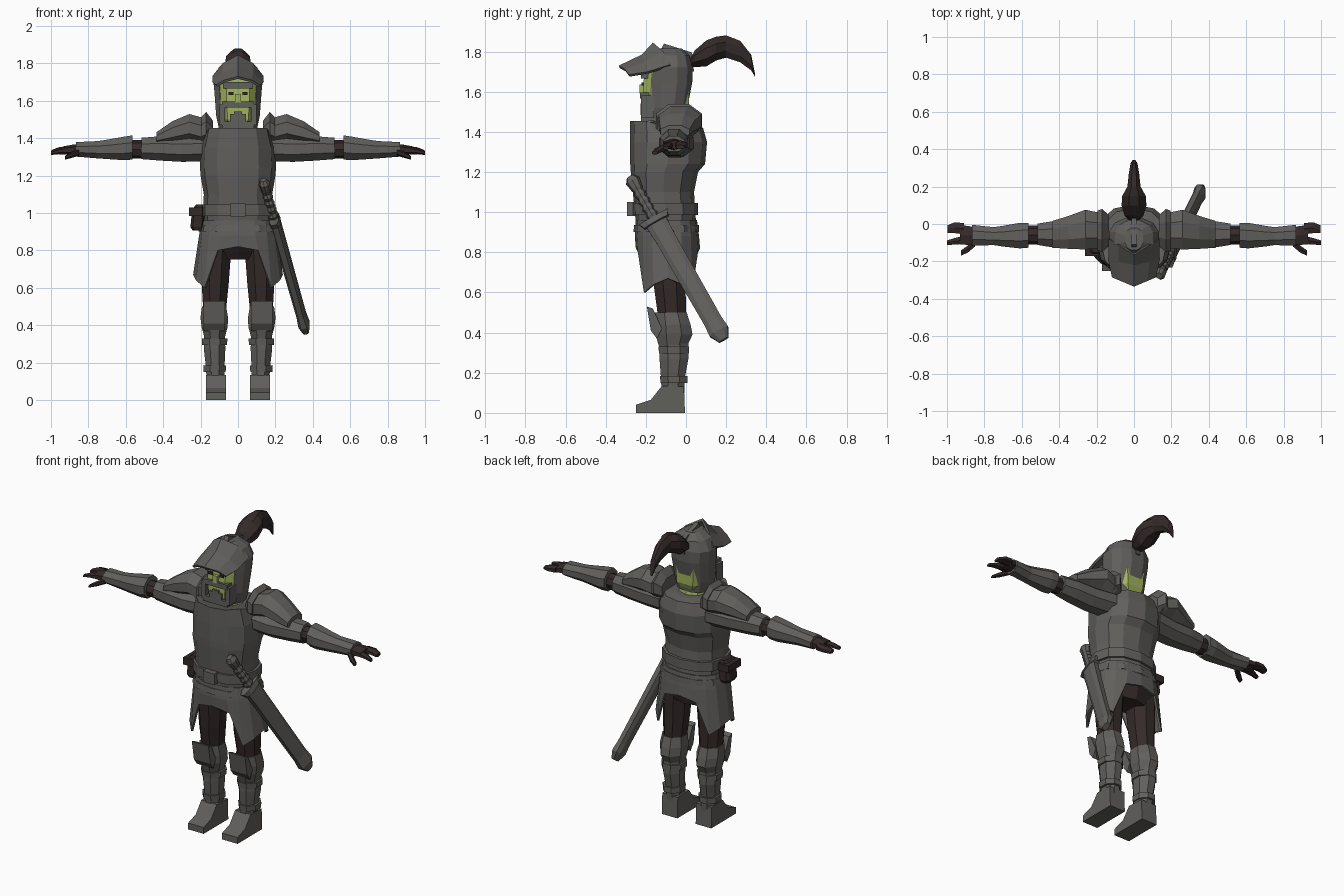
import bpy, bmesh, math
from mathutils import Vector, Matrix


def material(name, rgb):
    m = bpy.data.materials.new(name)
    m.diffuse_color = (*rgb, 1)
    return m


STEEL = material("steel_grey", (0.118, 0.115, 0.108))
CLOTH = material("dark_brown", (0.034, 0.023, 0.022))
SKIN = material("green_skin", (0.36, 0.45, 0.11))


def finish(name, bm, mat, mirror=False, thick=0, matrix=None):
    """Turn a bmesh into a flat shaded object."""
    bmesh.ops.recalc_face_normals(bm, faces=bm.faces)
    if matrix:
        bm.transform(matrix)
    me = bpy.data.meshes.new(name)
    bm.to_mesh(me)
    bm.free()
    me.materials.append(mat)
    ob = bpy.data.objects.new(name, me)
    bpy.context.collection.objects.link(ob)
    if thick:
        mod = ob.modifiers.new("thickness", 'SOLIDIFY')
        mod.thickness = thick
    if mirror:
        ob.modifiers.new("mirror", 'MIRROR').use_clip = False
    return ob


def loft(name, rings, mat, n=8, p=2.0, axis='z', turn=0, caps=True, edit=None, **kw):
    """Skin rings (t, centre a, centre b, radius a, radius b) along an axis."""
    bm = bmesh.new()
    rows = []
    for t, ca, cb, ra, rb in rings:
        row = []
        for i in range(n):
            w = 2 * math.pi * (i + turn) / n - math.pi / 2
            c, s = math.cos(w), math.sin(w)
            a = ca + ra * math.copysign(abs(c) ** (2 / p), c)
            b = cb + rb * math.copysign(abs(s) ** (2 / p), s)
            co = {'z': (a, b, t), 'x': (t, a, b), 'y': (a, t, b)}[axis]
            row.append(bm.verts.new(co))
        rows.append(row)
    for r, q in zip(rows, rows[1:]):
        for i in range(n):
            j = (i + 1) % n
            bm.faces.new((r[i], r[j], q[j], q[i]))
    if caps:
        bm.faces.new(rows[0])
        bm.faces.new(rows[-1])
    if edit:
        edit(bm, rows)
    return finish(name, bm, mat, **kw)


def prism(name, pts, x0, x1, mat, **kw):
    """Extrude a (y, z) outline from x0 to x1."""
    bm = bmesh.new()
    a = [bm.verts.new((x0, y, z)) for y, z in pts]
    b = [bm.verts.new((x1, y, z)) for y, z in pts]
    bm.faces.new(a)
    bm.faces.new(b)
    for i in range(len(pts)):
        j = (i + 1) % len(pts)
        bm.faces.new((a[i], a[j], b[j], b[i]))
    return finish(name, bm, mat, **kw)


def box(name, x, y, z, mat, **kw):
    return prism(name, [(y[0], z[0]), (y[1], z[0]), (y[1], z[1]), (y[0], z[1])], *x, mat, **kw)


def fb(z, front, back, w):
    """Ring from its front, back and half width."""
    return (z, 0, (front + back) / 2, w, (back - front) / 2)


# Cuirass with a raised prow at the neck
def raise_collar(bm, rows):
    for v in rows[-2]:
        if v.co.y < -0.15:
            v.co.z = 1.455

loft("cuirass", [fb(0.95, -0.25, 0.05, 0.185), fb(1.10, -0.265, 0.04, 0.183),
                 fb(1.2, -0.275, 0.06, 0.2), fb(1.24, -0.278, 0.095, 0.203),
                 fb(1.35, -0.28, 0.105, 0.2), fb(1.42, -0.28, 0.085, 0.175),
                 fb(1.43, -0.17, 0.03, 0.1)], STEEL, 12, 2.3, edit=raise_collar)
loft("belt", [fb(0.985, -0.27, 0.06, 0.2), fb(1.045, -0.272, 0.06, 0.2)], STEEL, 12, 2.3)
box("buckle", (-0.04, 0.04), (-0.293, -0.25), (0.98, 1.05), STEEL)
loft("waist_band", [fb(0.9, -0.262, 0.066, 0.212), fb(0.935, -0.258, 0.064, 0.206)], STEEL, 12, 2.3)


# Skirt split at front and back
def cut_hem(bm, rows):
    hem = [0.82, 0.80, 0.60, 0.64, 0.67]
    for i, v in enumerate(rows[-1]):
        k = i % 8
        v.co.z = hem[min(k, 8 - k)]

loft("skirt", [fb(0.96, -0.25, 0.055, 0.195), fb(0.88, -0.255, 0.065, 0.208),
               fb(0.7, -0.25, 0.07, 0.24)], STEEL, 16, 2.4, caps=False, edit=cut_hem, thick=0.012)
loft("hips", [fb(0.75, -0.15, 0.02, 0.1), fb(0.82, -0.2, 0.035, 0.17),
              fb(0.95, -0.21, 0.04, 0.17)], CLOTH, 8, 2.5)

# Legs
M = dict(mirror=True)
loft("thigh", [(0.48, 0.125, -0.07, 0.066, 0.075), (0.62, 0.122, -0.08, 0.078, 0.085),
               (0.86, 0.115, -0.085, 0.09, 0.1)], CLOTH, 8, turn=0.5, **M)
loft("knee_guard", [(0.33, 0.125, -0.065, 0.058, 0.075), (0.39, 0.125, -0.06, 0.075, 0.1),
                    (0.44, 0.127, -0.065, 0.08, 0.095), (0.50, 0.128, -0.075, 0.07, 0.085)],
     STEEL, 8, turn=0.5, **M)
prism("knee_plate", [(-0.145, 0.37), (-0.175, 0.41), (-0.195, 0.53), (-0.165, 0.52), (-0.12, 0.42)],
      0.07, 0.185, STEEL, **M)
loft("greave", [(0.08, 0.12, -0.065, 0.05, 0.06), (0.18, 0.122, -0.065, 0.054, 0.065),
                (0.27, 0.125, -0.06, 0.062, 0.078), (0.35, 0.125, -0.06, 0.06, 0.078)],
     STEEL, 8, turn=0.5, **M)
for name, z, r in (("upper_strap", 0.295, 0.08), ("lower_strap", 0.15, 0.072)):
    loft(name, [(z, 0.125, -0.06, r - 0.008, r), (z + 0.035, 0.125, -0.062, r - 0.006, r + 0.002)],
         STEEL, 8, turn=0.5, **M)
prism("boot", [(-0.25, 0), (-0.25, 0.04), (-0.175, 0.065), (-0.12, 0.135), (-0.01, 0.13), (-0.005, 0)],
      0.064, 0.172, STEEL, **M)

# Arms
X = dict(axis='x', mirror=True)
loft("upper_arm", [(0.16, -0.045, 1.345, 0.09, 0.075), (0.3, -0.055, 1.34, 0.085, 0.072),
                   (0.42, -0.055, 1.345, 0.078, 0.07), (0.515, -0.055, 1.345, 0.062, 0.062)],
     STEEL, 8, turn=0.5, **X)
loft("elbow", [(0.48, -0.058, 1.34, 0.05, 0.05), (0.61, -0.06, 1.34, 0.05, 0.05)], CLOTH, 8, **X)
loft("vambrace", [(0.565, -0.06, 1.35, 0.072, 0.07), (0.61, -0.062, 1.345, 0.074, 0.068),
                  (0.7, -0.065, 1.34, 0.06, 0.056), (0.75, -0.065, 1.338, 0.052, 0.05),
                  (0.865, -0.06, 1.34, 0.06, 0.042)], STEEL, 8, turn=0.5, **X)
loft("shoulder_plate", [(0.17, -0.035, 1.43, 0.1, 0.08), (0.26, -0.03, 1.455, 0.115, 0.08),
                        (0.35, -0.045, 1.43, 0.095, 0.066), (0.435, -0.055, 1.4, 0.078, 0.035)],
     STEEL, 8, turn=0.5, **X)
loft("shoulder_rim", [(0.135, -0.035, 1.43, 0.09, 0.07), (0.17, -0.035, 1.455, 0.125, 0.092),
                      (0.195, -0.035, 1.44, 0.115, 0.08)], STEEL, 8, turn=0.5, **X)
loft("palm", [(0.84, -0.062, 1.337, 0.045, 0.028), (0.88, -0.062, 1.338, 0.058, 0.028),
              (0.93, -0.057, 1.335, 0.06, 0.022)], CLOTH, 6, **X)
loft("outer_fingers", [(0.91, -0.025, 1.336, 0.035, 0.022), (0.96, -0.02, 1.333, 0.033, 0.018),
                       (0.998, -0.028, 1.325, 0.024, 0.011)], CLOTH, 6, **X)
loft("index_finger", [(0.91, -0.085, 1.333, 0.025, 0.02), (0.96, -0.093, 1.33, 0.02, 0.016),
                      (1.0, -0.1, 1.32, 0.014, 0.01)], CLOTH, 6, **X)
loft("thumb", [(0.85, -0.1, 1.325, 0.024, 0.018), (0.89, -0.135, 1.31, 0.022, 0.016),
               (0.925, -0.155, 1.295, 0.016, 0.01)], CLOTH, 6, **X)

# Head and face
loft("neck", [(1.40, 0, -0.08, 0.095, 0.09), (1.47, 0, -0.09, 0.085, 0.085)], SKIN, 8)
loft("face", [(1.46, 0, -0.1, 0.06, 0.1), (1.5, 0, -0.1, 0.09, 0.118),
              (1.6, 0, -0.1, 0.098, 0.12), (1.72, 0, -0.1, 0.1, 0.11)], SKIN, 8, 4, turn=0.5)
F = -0.218
box("nose", (-0.016, 0.016), (-0.232, -0.19), (1.59, 1.635), SKIN)
box("brow", (-0.08, 0.08), (-0.225, -0.18), (1.665, 1.7), STEEL)
box("eye", (0.025, 0.052), (F - 0.004, F + 0.02), (1.63, 1.646), CLOTH, **M)
box("face_bar", (-0.085, 0.085), (-0.23, -0.18), (1.565, 1.597), STEEL)
box("cheek_bar", (0.07, 0.1), (-0.225, -0.16), (1.47, 1.58), STEEL, **M)
box("chin_bar", (-0.085, 0.085), (-0.225, -0.15), (1.455, 1.49), STEEL)
box("beard", (-0.042, 0.042), (-0.226, -0.19), (1.485, 1.528), STEEL)
box("lip", (-0.022, 0.022), (-0.226, -0.19), (1.525, 1.542), STEEL)


# Open-faced helmet
def open_face(bm, rows):
    out = [f for f in bm.faces if f.calc_center_median().y < -0.155 and f.calc_center_median().z < 1.7]
    bmesh.ops.delete(bm, geom=out, context='FACES')

loft("helmet", [fb(1.45, -0.18, 0.0, 0.105), fb(1.52, -0.195, 0.01, 0.12),
                fb(1.65, -0.2, 0.035, 0.13), fb(1.72, -0.19, 0.035, 0.137),
                fb(1.78, -0.17, 0.02, 0.105), fb(1.815, -0.14, -0.02, 0.05)],
     STEEL, 12, 2.4, turn=0.5, edit=open_face, thick=0.012)
prism("helmet_crest", [(-0.14, 1.78), (-0.11, 1.84), (0.03, 1.795), (0.04, 1.7), (0, 1.7)],
      -0.014, 0.014, STEEL)

# Raised visor: rows of half width, then middle and side positions
bm = bmesh.new()
grid = []
for w, ym, zm, ys, zs in ((0.118, -0.335, 1.73, -0.285, 1.685), (0.138, -0.22, 1.785, -0.19, 1.70),
                          (0.135, -0.165, 1.845, -0.08, 1.735)):
    grid.append([bm.verts.new((k * w, ym + (ys - ym) * abs(k), zm + (zs - zm) * abs(k) ** 1.8))
                 for k in (-1, -0.6, 0, 0.6, 1)])
for r, q in zip(grid, grid[1:]):
    for i in range(4):
        bm.faces.new((r[i], r[i + 1], q[i + 1], q[i]))
finish("visor", bm, STEEL, thick=0.014)

# Plume
loft("plume", [(0.02, 0, 1.745, 0.03, 0.02), (0.045, 0, 1.765, 0.055, 0.045),
               (0.1, 0, 1.79, 0.072, 0.07), (0.15, 0, 1.815, 0.068, 0.064),
               (0.2, 0, 1.825, 0.038, 0.06), (0.27, 0, 1.80, 0.03, 0.058),
               (0.325, 0, 1.745, 0.02, 0.042), (0.343, 0, 1.685, 0.008, 0.01)],
     CLOTH, 8, axis='y', turn=0.5)

# Belt pouch
loft("pouch", [(0.905, -0.215, -0.11, 0.028, 0.045), (0.925, -0.218, -0.11, 0.038, 0.055),
               (1.02, -0.212, -0.11, 0.034, 0.055), (1.045, -0.205, -0.11, 0.02, 0.045)],
     CLOTH, 8, 4, turn=0.5)
box("pouch_flap", (-0.262, -0.19), (-0.172, -0.048), (0.985, 1.03), CLOTH)

# Sword in its scabbard, slung down the left side
d = Vector((0.165, 0.335, -0.585)).normalized()
wide = d.cross(Vector((1, 0, 0))).normalized()
thin = d.cross(wide)
slant = Matrix.Translation((0.2, -0.145, 0.945)) @ Matrix((wide, thin, d)).transposed().to_4x4()
S = dict(matrix=slant)
loft("scabbard", [(0, 0, 0, 0.058, 0.03), (0.1, 0, 0, 0.054, 0.03), (0.58, 0, 0, 0.05, 0.027),
                  (0.64, 0, 0, 0.055, 0.032), (0.69, 0, 0, 0.028, 0.018)], STEEL, 8, 2.8, turn=0.5, **S)
loft("sword_guard", [(-0.035, 0, 0, 0.085, 0.026), (-0.005, 0, 0, 0.07, 0.032)], STEEL, 8, 3, turn=0.5, **S)
grip = [(-0.03 - 0.02 * i, 0, 0, 0.032 if i % 2 else 0.024, 0.028 if i % 2 else 0.022) for i in range(10)]
loft("sword_grip", grip, STEEL, 8, **S)
loft("pommel", [(-0.275, 0, 0, 0.02, 0.018), (-0.25, 0, 0, 0.038, 0.03), (-0.21, 0, 0, 0.03, 0.025)],
     STEEL, 8, **S)
